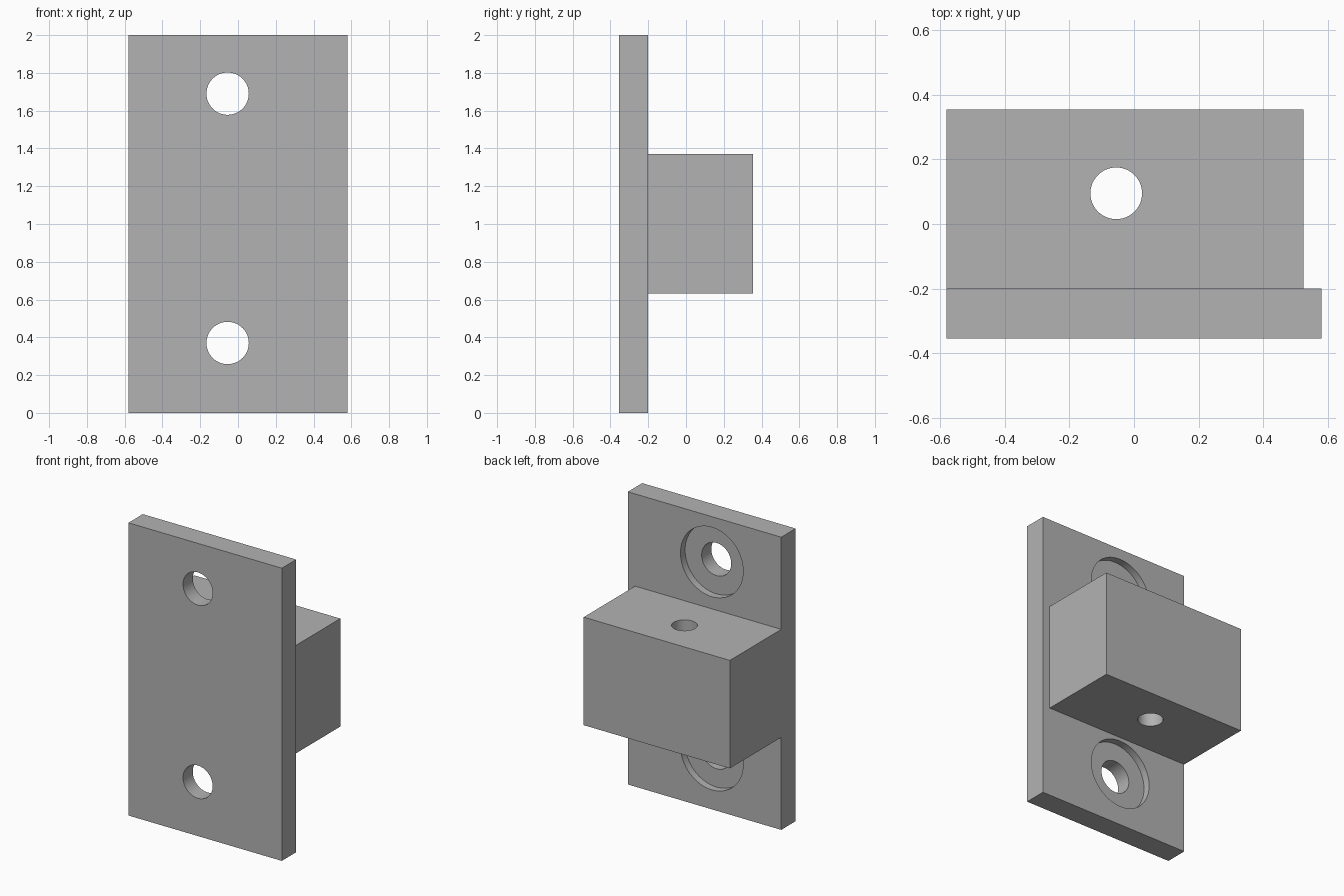
import bpy
import math

if "Cube" in bpy.data.objects:
    bpy.data.objects.remove(bpy.data.objects["Cube"], do_unlink=True)

HOLE_X = -0.055
BACK_Y = -0.2    # rear face of the plate

# Single grey material
grey = bpy.data.materials.new("plain_grey")
grey.use_nodes = True
grey.diffuse_color = (0.45, 0.45, 0.45, 1)
grey.node_tree.nodes["Principled BSDF"].inputs["Base Color"].default_value = grey.diffuse_color


def box(name, low, high):
    """Box between two opposite corners."""
    centre = [(a + b) / 2 for a, b in zip(low, high)]
    bpy.ops.mesh.primitive_cube_add(size=1, location=centre)
    ob = bpy.context.object
    ob.name = name
    ob.scale = [b - a for a, b in zip(low, high)]
    bpy.ops.object.transform_apply(location=True, rotation=False, scale=True)
    ob.data.materials.append(grey)
    return ob


def drill(target, centre, radius, depth, along_y=False):
    """Cut a round hole into the target and discard the cutter."""
    tilt = math.pi / 2 if along_y else 0
    bpy.ops.mesh.primitive_cylinder_add(vertices=64, radius=radius, depth=depth,
                                        location=centre, rotation=(tilt, 0, 0))
    cutter = bpy.context.object
    cutter.hide_render = True
    cutter.data.materials.append(grey)
    cut = target.modifiers.new("hole", "BOOLEAN")
    cut.operation = "DIFFERENCE"
    cut.solver = "EXACT"
    cut.object = cutter
    bpy.ops.object.select_all(action="DESELECT")
    bpy.context.view_layer.objects.active = target
    target.select_set(True)
    bpy.ops.object.modifier_apply(modifier=cut.name)
    bpy.data.objects.remove(cutter, do_unlink=True)


# Mounting plate with two counterbored screw holes
plate = box("mounting_plate", (-0.58, -0.355, 0), (0.58, BACK_Y, 2))
for z in (0.37, 1.69):
    drill(plate, (HOLE_X, BACK_Y, z), 0.237, 0.1, along_y=True)
    drill(plate, (HOLE_X, BACK_Y, z), 0.112, 1, along_y=True)

# Rear block with a vertical through hole
block = box("rear_block", (-0.58, BACK_Y, 0.632), (0.525, 0.355, 1.37))
drill(block, (HOLE_X, 0.095, 1), 0.08, 2)

# Smooth hole walls, sharp edges
for ob in (plate, block):
    bpy.ops.object.select_all(action="DESELECT")
    bpy.context.view_layer.objects.active = ob
    ob.select_set(True)
    bpy.ops.object.shade_smooth_by_angle(angle=math.radians(30))
